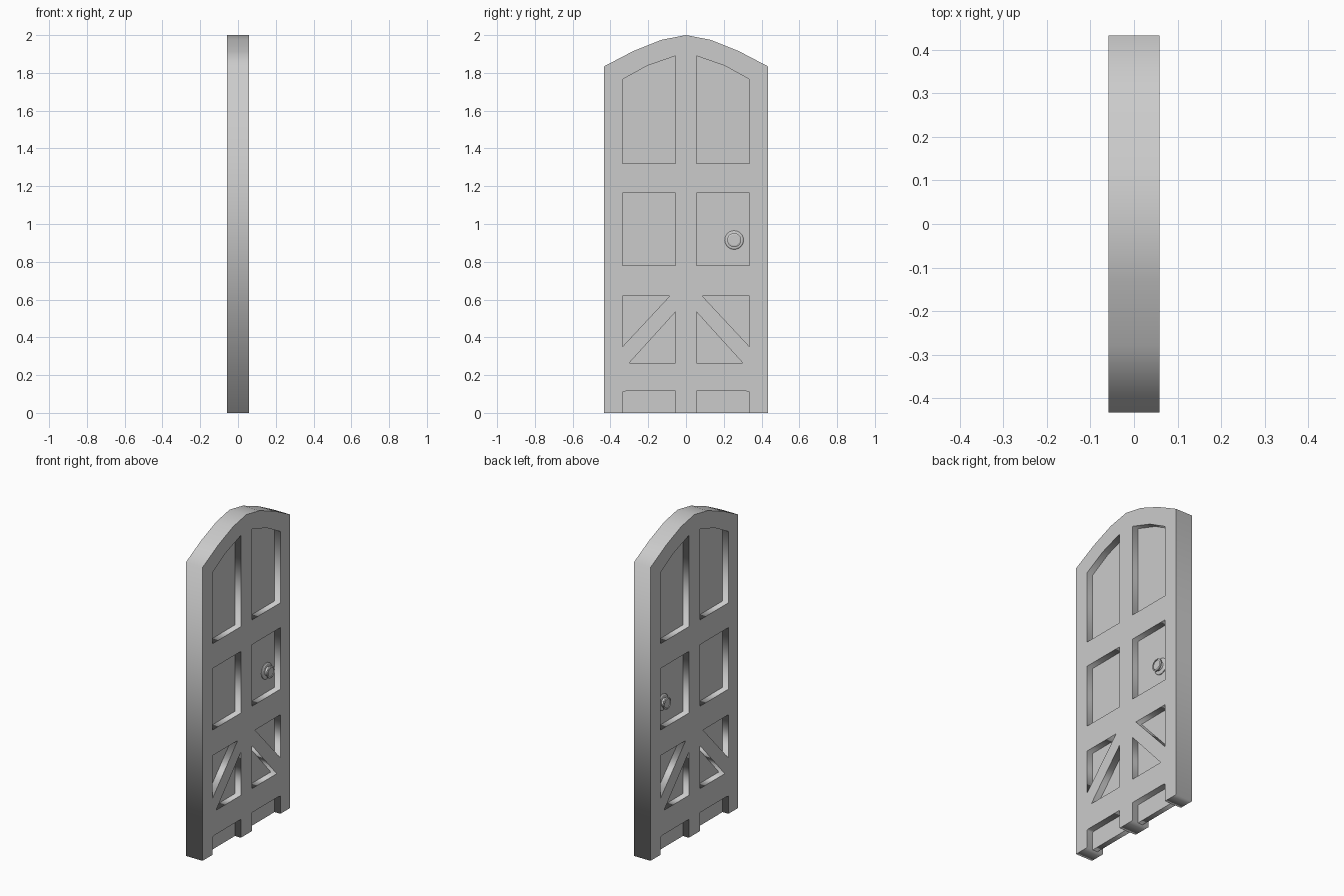
import bpy, bmesh
from math import radians, sin, cos, tau

if "Cube" in bpy.data.objects:
    bpy.data.objects.remove(bpy.data.objects["Cube"])

HALF = 0.058      # half door thickness
PANEL = 0.017     # half panel thickness


def mirror(pts):
    return [(-y, z) for y, z in reversed(pts)]


def plate(name, loops, half):
    """Filled (y, z) outlines, inner loops become holes, thickened along x."""
    cu = bpy.data.curves.new(name, 'CURVE')
    cu.dimensions = '2D'
    cu.fill_mode = 'BOTH'
    cu.extrude = half
    for pts in loops:
        sp = cu.splines.new('POLY')
        sp.points.add(len(pts) - 1)
        for p, (y, z) in zip(sp.points, pts):
            p.co = (y, z, 0, 1)
        sp.use_cyclic_u = True
    ob = bpy.data.objects.new(name, cu)
    bpy.context.collection.objects.link(ob)
    ob.rotation_euler = (radians(90), 0, radians(90))
    bpy.ops.object.select_all(action='DESELECT')
    ob.select_set(True)
    bpy.context.view_layer.objects.active = ob
    bpy.ops.object.convert(target='MESH')
    bpy.ops.object.transform_apply(location=False, rotation=True, scale=False)
    return bpy.context.object


# Openings on the right half: arched top, middle, and two triangles round a brace
I, O = 0.055, 0.337
openings = [
    [(I, 1.32), (O, 1.32), (O, 1.765), (0.205, 1.838), (I, 1.89)],
    [(I, 0.78), (O, 0.78), (O, 1.165), (I, 1.165)],
    [(0.085, 0.62), (O, 0.35), (O, 0.62)],
    [(I, 0.265), (0.3, 0.265), (I, 0.535)],
]
foot = [(I, 0), (I, 0.115), (0.32, 0.115), (O, 0.11), (O, 0)]

# Door frame with arched head and slots that run out at the bottom
half_outline = foot + [(0.433, 0), (0.433, 1.835), (0.28, 1.915), (0.13, 1.975)]
outline = half_outline + [(0, 2.0)] + mirror(half_outline)
holes = openings + [mirror(p) for p in openings]
plate("door_frame", [outline] + holes, HALF)

# Thin panels set back within the frame
plate("recessed_panels", holes + [foot, mirror(foot)], PANEL)

# Round knob on each face, lathed about x: (radius, distance from centre plane)
profile = [(0.05, 0.016), (0.05, 0.021), (0.045, 0.025), (0.028, 0.027),
           (0.026, 0.036), (0.037, 0.043), (0.037, 0.05), (0.029, 0.053), (0.029, 0.048)]
SEG = 24
for side, name in ((1, "knob_right"), (-1, "knob_left")):
    bm = bmesh.new()
    rings = [[bm.verts.new((side * d, 0.255 + r * cos(tau * i / SEG), 0.915 + r * sin(tau * i / SEG)))
              for i in range(SEG)] for r, d in profile]
    for a, b in zip(rings, rings[1:]):
        for i in range(SEG):
            j = (i + 1) % SEG
            bm.faces.new((a[i], a[j], b[j], b[i]))
    bm.faces.new(rings[-1])
    bm.faces.new(rings[0])
    bmesh.ops.recalc_face_normals(bm, faces=bm.faces)
    me = bpy.data.meshes.new(name)
    bm.to_mesh(me)
    bm.free()
    ob = bpy.data.objects.new(name, me)
    bpy.context.collection.objects.link(ob)
    bpy.ops.object.select_all(action='DESELECT')
    ob.select_set(True)
    bpy.context.view_layer.objects.active = ob
    bpy.ops.object.shade_smooth_by_angle(angle=radians(30))
